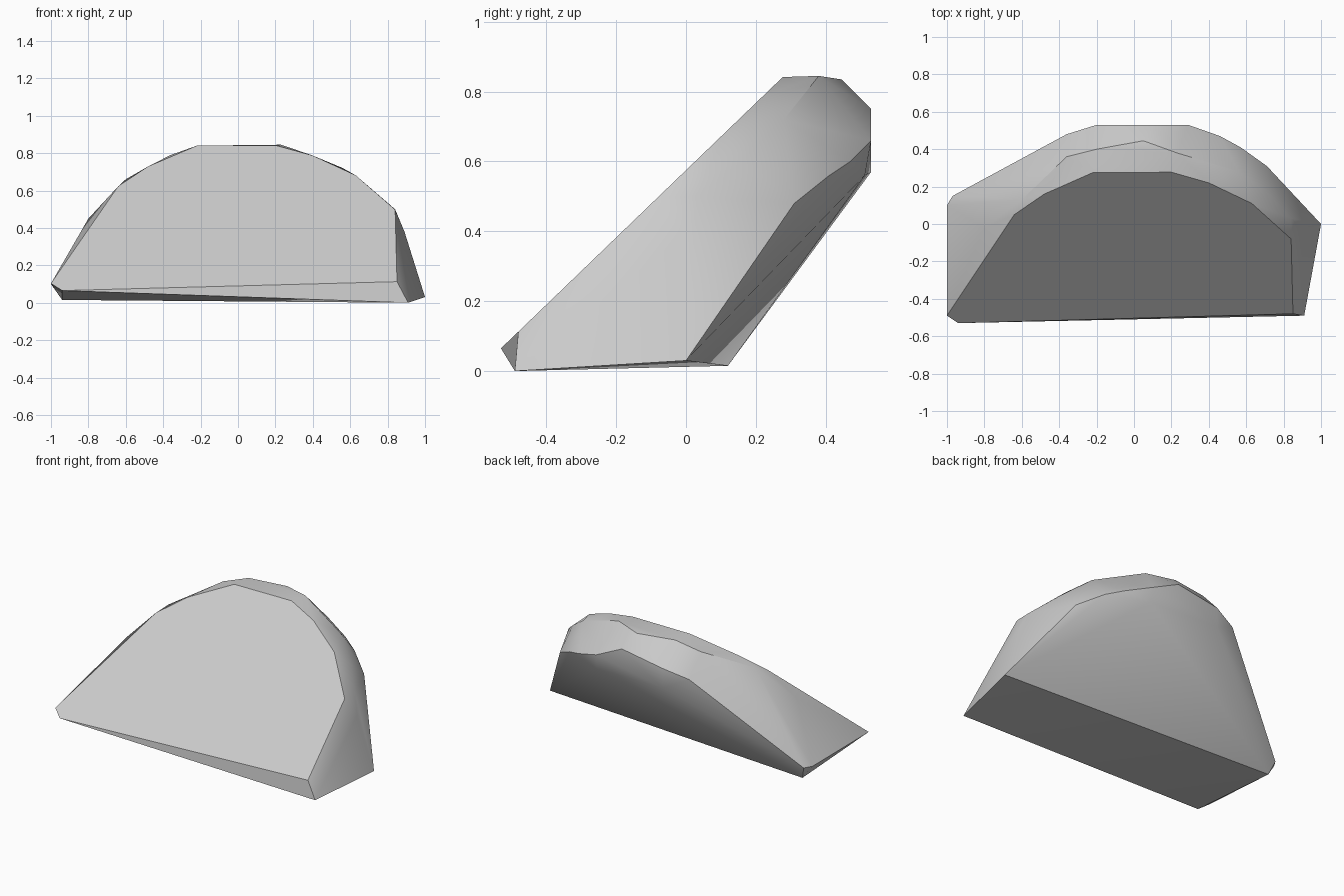
import bpy
import bmesh
import math

default_cube = bpy.data.objects.get("Cube")
if default_cube:
    bpy.data.objects.remove(default_cube, do_unlink=True)


def make_material(name, colour):
    material = bpy.data.materials.new(name)
    material.use_nodes = True
    material.diffuse_color = colour
    shader = material.node_tree.nodes["Principled BSDF"]
    shader.inputs["Base Color"].default_value = colour
    return material


def on_front(x, y):
    """Lift a plan position onto the sloping front face."""
    return (x, y, 0.575 + 0.963 * y)


def on_back(x, z):
    """Push an elevation position onto the undercut back face."""
    return (x, 0.07 - 0.02 * x + 0.8 * z, z)


# Four corners of the underside
base_corners = [(-0.94, -0.53, 0.065), (0.91, -0.49, 0.0),
                (1.0, 0.0, 0.03), (-0.94, 0.12, 0.015)]

# Rounded outline of the leaning front face
front_outline = [on_front(x, y) for x, y in (
    (-1, -0.49), (-0.64, 0.05), (-0.48, 0.16), (-0.22, 0.275),
    (0.2, 0.277), (0.4, 0.22), (0.63, 0.11), (0.84, -0.08), (0.85, -0.48))]

# Arched upper edge of the back face
back_outline = [on_back(x, z) for x, z in ((0.3, 0.56), (-0.2, 0.57))]

# Bulging rim between the two faces, from the left tip over the crown
rim = [(-1, 0.1, 0.1), (-0.97, 0.15, 0.1), (-0.8, -0.02, 0.45),
       (-0.6, 0.13, 0.66), (-0.36, 0.36, 0.79), (-0.36, 0.48, 0.65),
       (-0.2, 0.4, 0.84), (-0.2, 0.53, 0.7), (0.05, 0.445, 0.835),
       (0.1, 0.53, 0.75), (0.23, 0.38, 0.845), (0.29, 0.53, 0.66),
       (0.46, 0.47, 0.6), (0.56, 0.28, 0.72), (0.57, 0.41, 0.56),
       (0.71, 0.31, 0.48), (0.72, 0.16, 0.6), (0.84, 0.03, 0.5),
       (0.89, -0.02, 0.38)]

# Wrap a single faceted shell around the outlines
shell = bmesh.new()
for point in base_corners + front_outline + back_outline + rim:
    shell.verts.new(point)
hull = bmesh.ops.convex_hull(shell, input=shell.verts[:])
unused = {item for item in hull["geom_interior"] + hull["geom_unused"]
          if isinstance(item, bmesh.types.BMVert)}
bmesh.ops.delete(shell, geom=list(unused), context="VERTS")
bmesh.ops.dissolve_limit(shell, angle_limit=math.radians(2),
                         verts=shell.verts[:], edges=shell.edges[:])
bmesh.ops.recalc_face_normals(shell, faces=shell.faces[:])

mesh = bpy.data.meshes.new("rock_slab")
shell.to_mesh(mesh)
shell.free()
mesh.materials.append(make_material("stone grey", (0.6, 0.6, 0.6, 1.0)))
rock = bpy.data.objects.new("rock_slab", mesh)
bpy.context.collection.objects.link(rock)

# Soft shading over the rim, crisp edges around the base
bpy.ops.object.select_all(action="DESELECT")
rock.select_set(True)
bpy.context.view_layer.objects.active = rock
bpy.ops.object.shade_smooth_by_angle(angle=math.radians(32))
